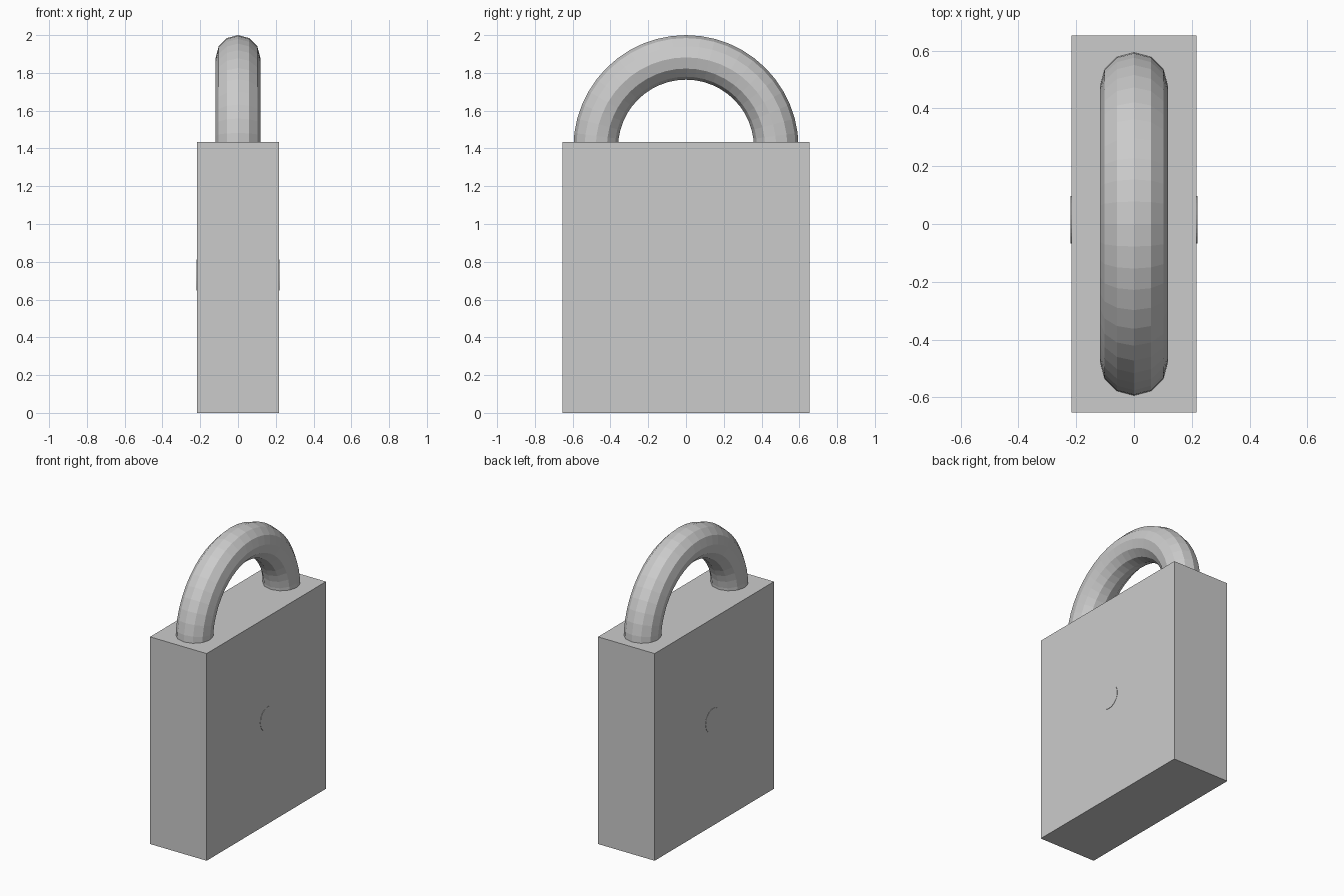
import bpy
from math import pi

if "Cube" in bpy.data.objects:
    bpy.data.objects.remove(bpy.data.objects["Cube"])

# Solid rectangular lock body
bpy.ops.mesh.primitive_cube_add(size=1, location=(0, 0, 0.7175))
body = bpy.context.object
body.name = "lock_body"
body.scale = (0.434, 1.306, 1.435)

# Shackle: faceted ring standing in the YZ plane, lower half sunk in the body
bpy.ops.mesh.primitive_torus_add(
    major_segments=48, minor_segments=12, major_radius=0.478,
    minor_radius=0.118, location=(0, 0, 1.404), rotation=(0, pi / 2, 0))
bpy.context.object.name = "shackle"

# Round lock core passing through, barely proud of both broad faces
bpy.ops.mesh.primitive_cylinder_add(
    vertices=32, radius=0.082, depth=0.438,
    location=(0, 0.015, 0.73), rotation=(0, pi / 2, 0))
bpy.context.object.name = "lock_core"
